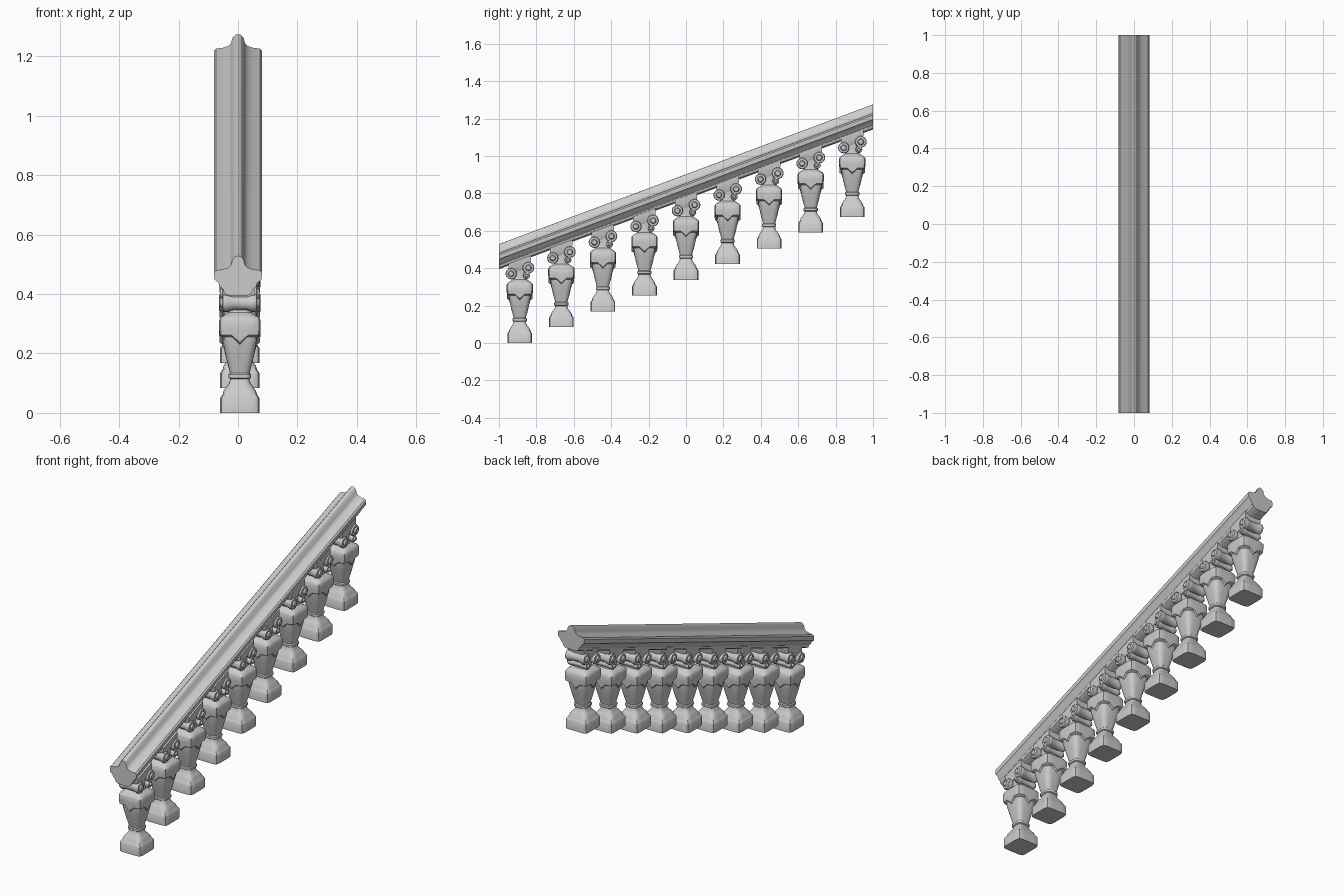
import bpy, bmesh, math

if "Cube" in bpy.data.objects:
    bpy.data.objects.remove(bpy.data.objects["Cube"])

SLOPE = 0.3735          # rise of the handrail per unit of y
RAIL_Z = 0.768          # underside height at y = 0
COUNT, STEP_Y, STEP_Z = 9, 0.2222, 0.0842


def finish(bm, name, angle=35):
    bmesh.ops.recalc_face_normals(bm, faces=bm.faces)
    mesh = bpy.data.meshes.new(name)
    bm.to_mesh(mesh)
    bm.free()
    obj = bpy.data.objects.new(name, mesh)
    bpy.context.collection.objects.link(obj)
    bpy.ops.object.select_all(action='DESELECT')
    obj.select_set(True)
    bpy.context.view_layer.objects.active = obj
    bpy.ops.object.shade_smooth_by_angle(angle=math.radians(angle))
    return obj


def skin(bm, rings):
    """Bridge equal-sized closed rings and cap both ends."""
    loops = [[bm.verts.new(p) for p in ring] for ring in rings]
    n = len(loops[0])
    for a, b in zip(loops, loops[1:]):
        for i in range(n):
            bm.faces.new((a[i], a[(i + 1) % n], b[(i + 1) % n], b[i]))
    bm.faces.new(loops[0])
    bm.faces.new(loops[-1])


def square_ring(z, half, power, droop=0.0, n=32):
    """Rounded-square ring; droop lowers the middle of each side."""
    ring = []
    for i in range(n):
        t = 2 * math.pi * i / n
        c, s = math.cos(t), math.sin(t)
        r = half / (abs(c) ** power + abs(s) ** power) ** (1 / power)
        ring.append((r * c, r * s, z - droop * max(0, math.cos(4 * t)) ** 2))
    return ring


def spool(bm, y, z, radius):
    """Scroll roll lying along x with a pinched waist and raised eyes."""
    profile = [(-0.066, 0.4), (-0.062, 0.5), (-0.058, 0.55), (-0.057, 0.9), (-0.05, 1),
               (-0.04, 0.97), (-0.022, 0.8)]
    profile += [(-x, r) for x, r in reversed(profile)]
    skin(bm, [[(x, y + radius * r * math.cos(a), z + radius * r * math.sin(a))
               for a in [2 * math.pi * k / 20 for k in range(20)]] for x, r in profile])


# Handrail: mirrored moulding section swept up the slope with vertical ends
half = [(0.03, 0), (0.046, 0.008), (0.05, 0.022), (0.06, 0.03), (0.066, 0.044), (0.079, 0.054),
        (0.081, 0.077), (0.074, 0.085), (0.05, 0.088), (0.032, 0.094), (0.023, 0.104),
        (0.019, 0.121), (0.010, 0.131), (0, 0.134)]
section = half + [(-x, z) for x, z in reversed(half[:-1])]
bm = bmesh.new()
skin(bm, [[(x, y, RAIL_Z + SLOPE * y + z) for x, z in section] for y in (-1, 1)])
finish(bm, "handrail", 30)

# Baluster body: plinth, neck, swelling vase and square shoulder block
bm = bmesh.new()
body = [(0, 0.066, 9), (0.05, 0.066, 9), (0.056, 0.062, 9), (0.062, 0.058, 8), (0.075, 0.054, 6),
        (0.088, 0.045, 5), (0.1, 0.036, 4), (0.114, 0.032, 4), (0.118, 0.038, 4), (0.13, 0.038, 4),
        (0.134, 0.033, 4), (0.15, 0.037, 4), (0.18, 0.045, 4), (0.21, 0.052, 4),
        (0.235, 0.056, 5, 0.012), (0.255, 0.058, 6, 0.025), (0.262, 0.068, 8, 0.025),
        (0.285, 0.070, 9, 0.006), (0.312, 0.070, 9), (0.322, 0.064, 8), (0.33, 0.052, 6),
        (0.338, 0.04, 4), (0.355, 0.036, 3), (0.40, 0.038, 3)]
skin(bm, [square_ring(*row) for row in body])

# Capital: slanted cushion under the rail and a pair of scrolls
under = RAIL_Z - SLOPE * STEP_Y * 4
skin(bm, [[(x, y, under + SLOPE * y + dz) for x, y in
           ((-w, -d), (w, -d), (w, d), (-w, d))]
          for w, d, dz in ((0.04, 0.045, -0.05), (0.05, 0.06, -0.022), (0.05, 0.06, 0.01))])
spool(bm, -0.046, under - 0.066, 0.03)
spool(bm, 0.046, under - 0.034, 0.031)
spool(bm, 0.036, under - 0.076, 0.018)
first = finish(bm, "baluster_1")

# Repeat the baluster up the slope
for i in range(COUNT):
    obj = first
    if i:
        obj = bpy.data.objects.new(f"baluster_{i + 1}", first.data)
        bpy.context.collection.objects.link(obj)
    obj.location = (0.006, (i - 4) * STEP_Y, i * STEP_Z)
